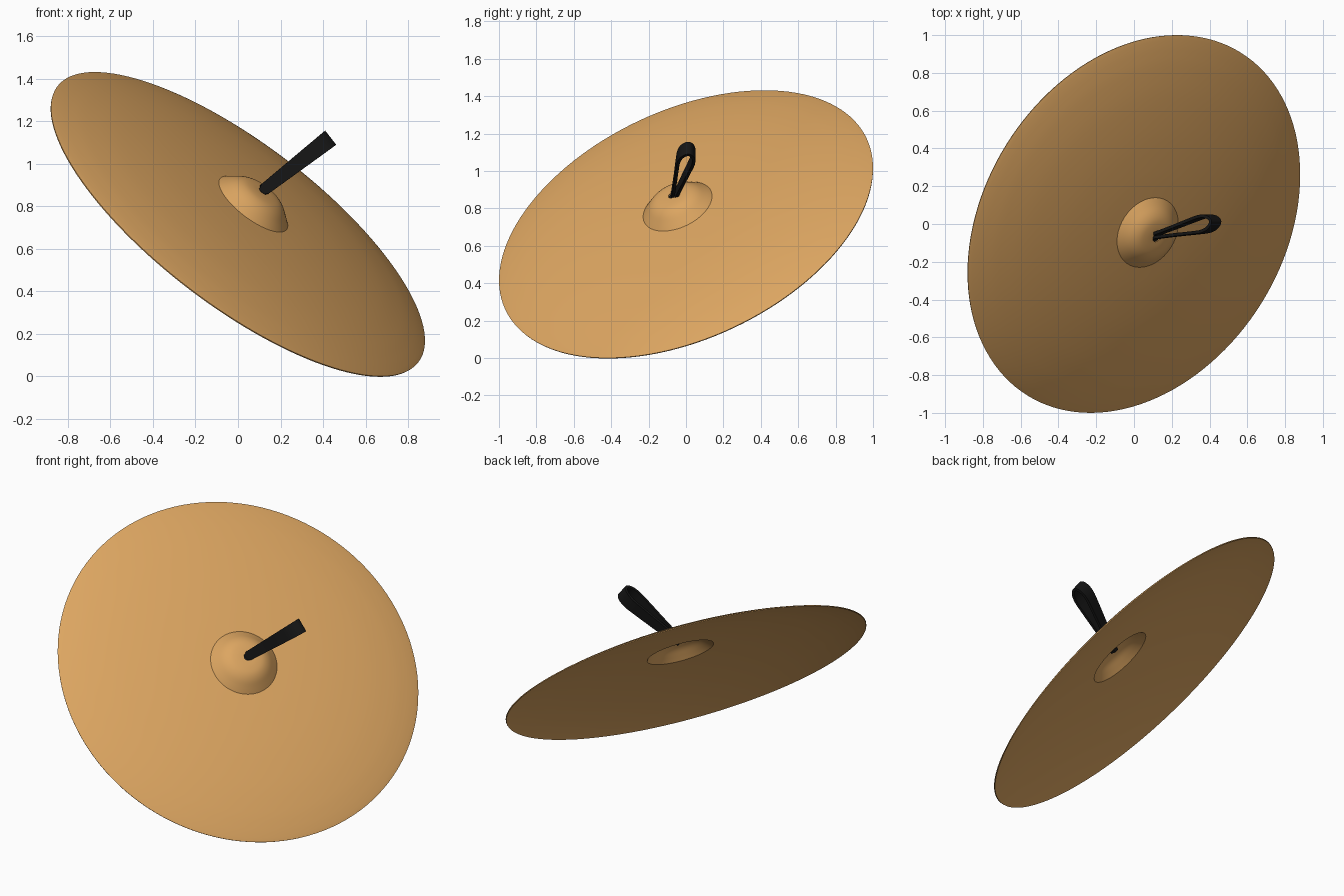
import bpy, bmesh, math
from mathutils import Vector, Matrix

if "Cube" in bpy.data.objects:
    bpy.data.objects.remove(bpy.data.objects["Cube"])

N = Vector((0.568, -0.354, 0.743)).normalized()   # cymbal axis
C = Vector((0, 0, 0.716))                         # rim centre


def material(name, col):
    m = bpy.data.materials.new(name)
    m.diffuse_color = (*col, 1)
    m.use_nodes = True
    m.node_tree.nodes["Principled BSDF"].inputs["Base Color"].default_value = m.diffuse_color
    return m


def make(name, bm, mat, angle):
    bmesh.ops.recalc_face_normals(bm, faces=bm.faces[:])
    me = bpy.data.meshes.new(name)
    bm.to_mesh(me)
    bm.free()
    ob = bpy.data.objects.new(name, me)
    bpy.context.collection.objects.link(ob)
    me.materials.append(mat)
    bpy.ops.object.select_all(action='DESELECT')
    ob.select_set(True)
    bpy.context.view_layer.objects.active = ob
    bpy.ops.object.shade_smooth_by_angle(angle=math.radians(angle))
    return ob


def spline(pts, steps, closed=False):
    """Catmull-Rom curve through the given points."""
    n, out = len(pts), []
    for i in range(n if closed else n - 1):
        idx = [(i + k) % n if closed else min(max(i + k, 0), n - 1) for k in (-1, 0, 1, 2)]
        a, b, c, d = (Vector(pts[k]) for k in idx)
        for s in range(steps):
            t = s / steps
            out.append(0.5 * (2*b + (c - a)*t + (2*a - 5*b + 4*c - d)*t*t
                              + (3*b - a - 3*c + d)*t**3))
    if not closed:
        out.append(Vector(pts[-1]))
    return out


# Cymbal: bell and bow profile (radius, height) spun around the tilted axis
bell = [(0.022, 0.208), (0.06, 0.207), (0.10, 0.200), (0.135, 0.182), (0.17, 0.152), (0.197, 0.127)]
bow = [(0.197, 0.127), (0.35, 0.120), (0.55, 0.104), (0.75, 0.078), (0.90, 0.049),
       (0.99, 0.026), (1.045, 0.009), (1.069, 0.0)]
top = spline(bell, 4)[:-1] + spline(bow, 4)
T = 0.006
profile = top + [Vector((p.x - (0.002 if i == 0 else 0), p.y - T))
                 for i, p in enumerate(reversed(top))]
SEG = 128
frame = Matrix.Translation(C) @ N.to_track_quat('Z', 'Y').to_matrix().to_4x4()
bm = bmesh.new()
rings = [[bm.verts.new(frame @ Vector((p.x * math.cos(2*math.pi*k/SEG),
                                       p.x * math.sin(2*math.pi*k/SEG), p.y)))
          for k in range(SEG)] for p in profile]
for r, ring in enumerate(rings):
    nxt = rings[(r + 1) % len(rings)]
    for k in range(SEG):
        j = (k + 1) % SEG
        bm.faces.new((ring[k], ring[j], nxt[j], nxt[k]))
make("cymbal", bm, material("bronze", (0.72, 0.38, 0.12)), 40)

# Strap: teardrop loop of flat leather, swept with a widening rectangle
base, tip = Vector((0.125, -0.06, 0.88)), Vector((0.43, 0.015, 1.118))
L = (tip - base).length
A = (tip - base).normalized()
W = Vector((0.62, 0, -0.78))
W = (W - A * W.dot(A)).normalized()
B = W.cross(A)
if B.y < 0:
    B = -B
half = [(-0.05, 0.008), (0.0, 0.010), (0.12, 0.021), (0.24, 0.034), (0.32, 0.040), (0.37, 0.028)]
path = spline(half + [(L, 0.0)] + [(u, -v) for u, v in reversed(half)], 5)
bm = bmesh.new()
sections = []
for i, p in enumerate(path):
    d = (path[min(i + 1, len(path) - 1)] - path[max(i - 1, 0)]).normalized()
    nrm = A * -d.y + B * d.x
    w = (0.028 + 0.014 * min(max(p.x / L, 0), 1)) if p.x > -0.01 else 0.018
    mid = base + A * p.x + B * p.y
    sections.append([bm.verts.new(mid + W * w * s + nrm * 0.008 * t)
                     for s, t in ((-1, -1), (1, -1), (1, 1), (-1, 1))])
for a, b in zip(sections, sections[1:]):
    for k in range(4):
        j = (k + 1) % 4
        bm.faces.new((a[k], a[j], b[j], b[k]))
bm.faces.new(sections[0])
bm.faces.new(sections[-1])
black = material("black_leather", (0.008, 0.008, 0.008))
make("hand_strap", bm, black, 40)

# Knot: strap end tucked beneath the bell
bm = bmesh.new()
bmesh.ops.create_uvsphere(bm, u_segments=16, v_segments=8, radius=0.03,
                          matrix=frame @ Matrix.Translation((0, 0, 0.19))
                          @ Matrix.Diagonal((1, 1, 0.5, 1)))
make("strap_knot", bm, black, 60)
